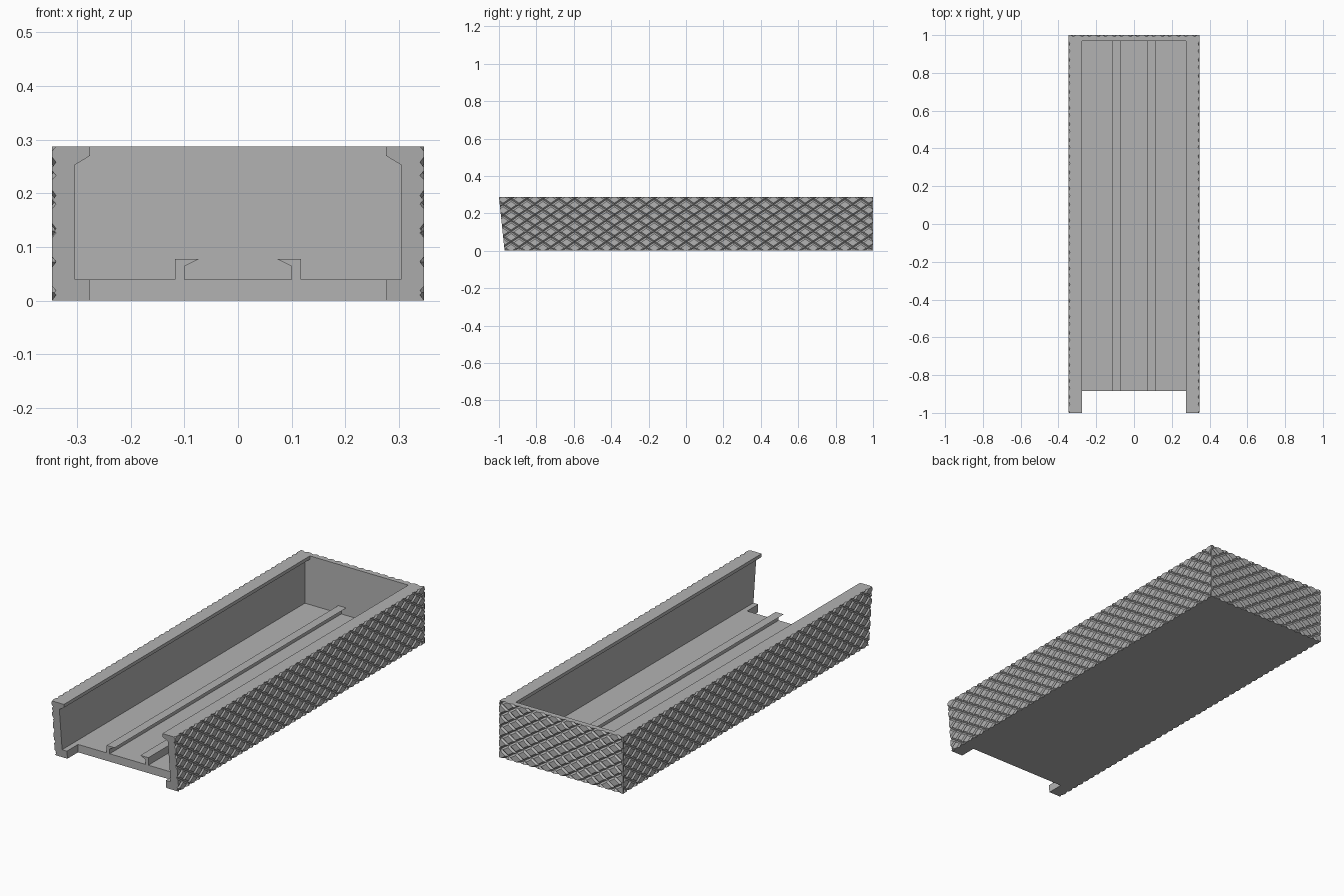
import bpy, bmesh
from mathutils import Vector

cube = bpy.data.objects.get("Cube")
if cube:
    bpy.data.objects.remove(cube, do_unlink=True)

W, H, L = 0.347, 0.287, 1.0      # half width, height, half length
DEPTH = 0.008                    # knurl depth
CX, CY = W - DEPTH, L - DEPTH    # core surfaces beneath the knurl
BACK_IN, FLOOR_FRONT, FLOOR_Z = 0.97, -0.885, 0.04
SLANT = 0.03                     # forward lean of the open front ends

grey = bpy.data.materials.new("matte_grey")
grey.use_nodes = True
colour = (0.45, 0.45, 0.45, 1)
grey.diffuse_color = colour
grey.node_tree.nodes["Principled BSDF"].inputs["Base Color"].default_value = colour


def finish(name, bm):
    bmesh.ops.recalc_face_normals(bm, faces=bm.faces[:])
    mesh = bpy.data.meshes.new(name)
    bm.to_mesh(mesh)
    bm.free()
    mesh.materials.append(grey)
    obj = bpy.data.objects.new(name, mesh)
    bpy.context.collection.objects.link(obj)
    return obj


def extrude(name, profile, y0, y1, slant=0.0):
    """Sweep an x-z profile along y, optionally leaning the front end."""
    bm = bmesh.new()
    front = [bm.verts.new((x, y0 - slant * z / H, z)) for x, z in profile]
    back = [bm.verts.new((x, y1, z)) for x, z in profile]
    n = len(profile)
    bm.faces.new(front)
    bm.faces.new(back[::-1])
    for i in range(n):
        j = (i + 1) % n
        bm.faces.new((front[i], back[i], back[j], front[j]))
    return finish(name, bm)


def rect(x, z0, z1):
    return [(-x, z0), (x, z0), (x, z1), (-x, z1)]


def knurl(name, place, half_span, planes):
    """Field of diamond studs; place(u, z, d) maps to space, planes trim it."""
    hu, hz, top, z_start = 0.0425, 0.02875, 0.66, 0.015
    bm = bmesh.new()
    cols = int(half_span / hu) + 2
    for row in range(-1, int(H / hz) + 3):
        for col in range(-cols, cols + 1):
            if (row + col) % 2:
                continue
            u, z = col * hu, z_start + row * hz
            rings = []
            for s, d in ((1, 0), (top, DEPTH)):
                rings.append([bm.verts.new(place(u + a * hu * s, z + b * hz * s, d))
                              for a, b in ((1, 0), (0, 1), (-1, 0), (0, -1))])
            base, cap = rings
            bm.faces.new(base[::-1])
            bm.faces.new(cap)
            for i in range(4):
                j = (i + 1) % 4
                bm.faces.new((base[i], base[j], cap[j], cap[i]))
    # Trim to the wall outline and close the cut studs
    for point, normal in planes:
        geom = bm.verts[:] + bm.edges[:] + bm.faces[:]
        bmesh.ops.bisect_plane(bm, geom=geom, dist=1e-6, plane_co=point,
                               plane_no=Vector(normal).normalized(), clear_outer=True)
        rim = [e for e in bm.edges if e.is_boundary]
        bmesh.ops.holes_fill(bm, edges=rim, sides=0)
    return finish(name, bm)


# Floor and back wall
extrude("floor", rect(0.277, 0, FLOOR_Z), FLOOR_FRONT, BACK_IN)
extrude("back_wall", rect(CX, 0, H), BACK_IN, CY)

bottom_top = [((0, 0, 0), (0, 0, -1)), ((0, 0, H), (0, 0, 1))]
side_trim = bottom_top + [((0, L, 0), (0, 1, 0)),
                          ((0, -L, H), (0, -H, -SLANT))]
back_trim = bottom_top + [((W, 0, 0), (1, 0, 0)), ((-W, 0, 0), (-1, 0, 0))]

wall = [(0.277, 0), (CX, 0), (CX, H), (0.276, H), (0.276, 0.27),
        (0.304, 0.253), (0.304, FLOOR_Z), (0.277, FLOOR_Z)]
rail = [(0.117, FLOOR_Z), (0.117, 0.078), (0.072, 0.078),
        (0.1, 0.064), (0.1, FLOOR_Z)]

# Side walls with overhanging lips, hooked floor rails, knurled side grips
for side, s in (("left", 1), ("right", -1)):
    extrude(side + "_wall", [(s * x, z) for x, z in wall],
            -L + SLANT, BACK_IN, SLANT)
    extrude(side + "_rail", [(s * x, z) for x, z in rail], FLOOR_FRONT, BACK_IN)
    knurl(side + "_grip", lambda u, z, d, s=s: (s * (CX + d), u, z), L, side_trim)

# Knurled back
knurl("back_grip", lambda u, z, d: (u, CY + d, z), W, back_trim)
